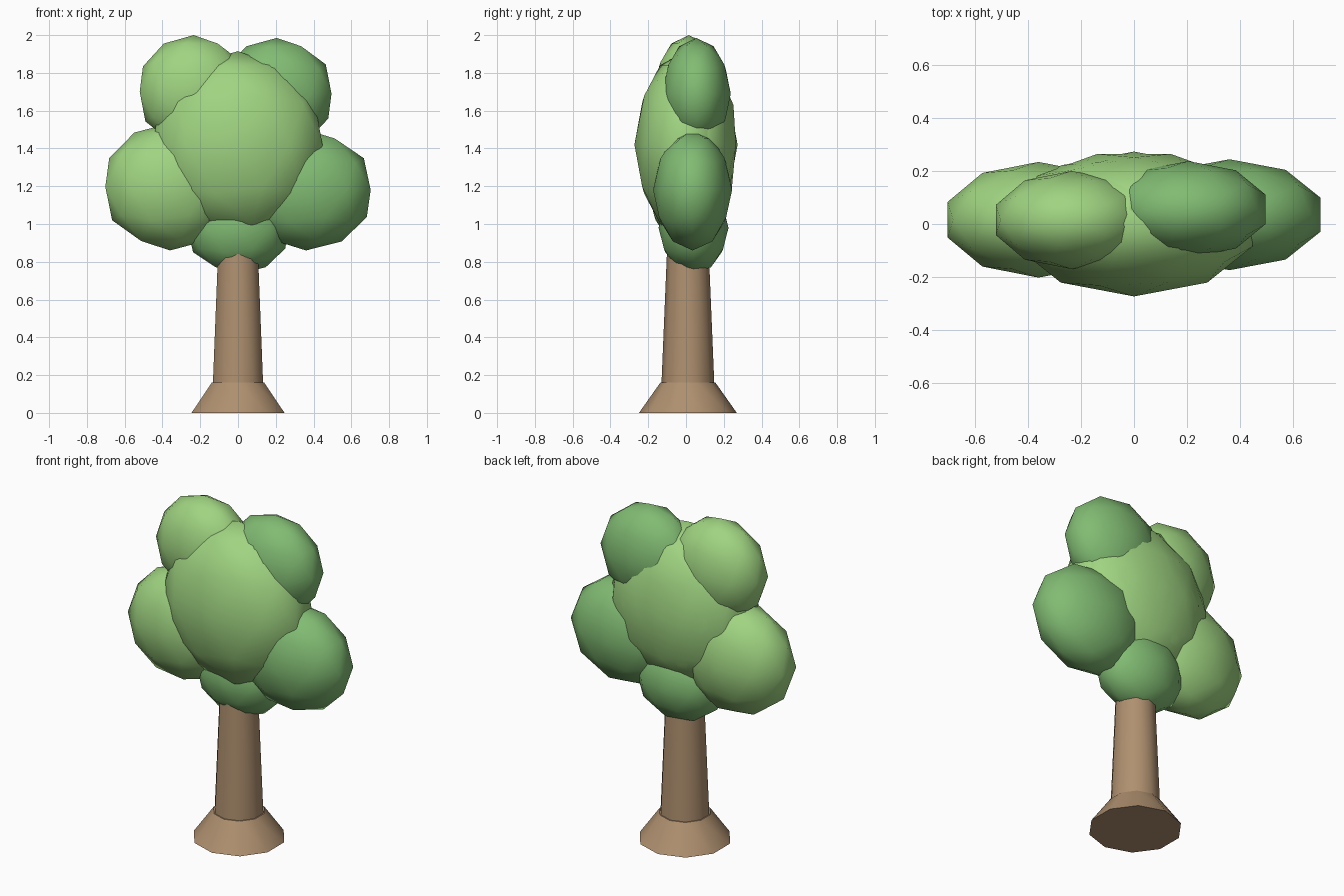
import bpy, bmesh, math
from mathutils import Matrix

if "Cube" in bpy.data.objects:
    bpy.data.objects.remove(bpy.data.objects["Cube"])


def material(name, rgb):
    m = bpy.data.materials.new(name)
    m.diffuse_color = (*rgb, 1)
    m.use_nodes = True
    m.node_tree.nodes["Principled BSDF"].inputs["Base Color"].default_value = m.diffuse_color
    return m


LIGHT = material("light_leaf", (0.35, 0.66, 0.22))
DARK = material("dark_leaf", (0.22, 0.50, 0.17))
BARK = material("bark", (0.43, 0.28, 0.16))


def finish(name, bm, mat):
    me = bpy.data.meshes.new(name)
    bm.to_mesh(me)
    bm.free()
    me.materials.append(mat)
    ob = bpy.data.objects.new(name, me)
    bpy.context.collection.objects.link(ob)
    bpy.ops.object.select_all(action='DESELECT')
    ob.select_set(True)
    bpy.context.view_layer.objects.active = ob
    bpy.ops.object.shade_smooth_by_angle(angle=math.radians(45))


def leaf_clump(name, centre, radii, mat, turn=180):
    bm = bmesh.new()
    bmesh.ops.create_icosphere(
        bm, subdivisions=2, radius=1,
        matrix=Matrix.Translation(centre) @ Matrix.Diagonal((*radii, 1))
        @ Matrix.Rotation(math.radians(turn), 4, 'Z'))
    finish(name, bm, mat)


def tapered(name, r1, r2, z1, z2):
    # ten-sided cone with a corner facing +y and -y
    bm = bmesh.new()
    bmesh.ops.create_cone(
        bm, cap_ends=True, segments=10, radius1=r1, radius2=r2, depth=z2 - z1,
        matrix=Matrix.Translation((0, 0.01, (z1 + z2) / 2)))
    v = bm.verts[:][0].co
    turn = math.pi / 2 - math.atan2(v.y - 0.01, v.x)
    bmesh.ops.rotate(bm, verts=bm.verts, cent=(0, 0.01, 0),
                     matrix=Matrix.Rotation(turn, 3, 'Z'))
    finish(name, bm, BARK)


# Trunk and flared foot
tapered("trunk_foot", 0.259, 0.146, 0.0, 0.16)
tapered("trunk", 0.140, 0.108, 0.15, 0.92)

# Foliage clumps, flattened front to back
leaf_clump("crown_centre", (0, 0, 1.42), (0.47, 0.273, 0.495), LIGHT)
leaf_clump("crown_centre_back", (0, 0.05, 1.42), (0.45, 0.225, 0.47), LIGHT, 90)
leaf_clump("crown_left", (-0.36, 0.016, 1.197), (0.36, 0.218, 0.337), LIGHT)
leaf_clump("crown_right", (0.36, 0.035, 1.18), (0.36, 0.209, 0.32), DARK)
leaf_clump("crown_top_left", (-0.235, 0.015, 1.70), (0.30, 0.185, 0.30), LIGHT)
leaf_clump("crown_top_right", (0.205, 0.055, 1.69), (0.305, 0.182, 0.295), DARK)
leaf_clump("crown_bottom", (0, 0.04, 0.98), (0.28, 0.185, 0.245), DARK)
